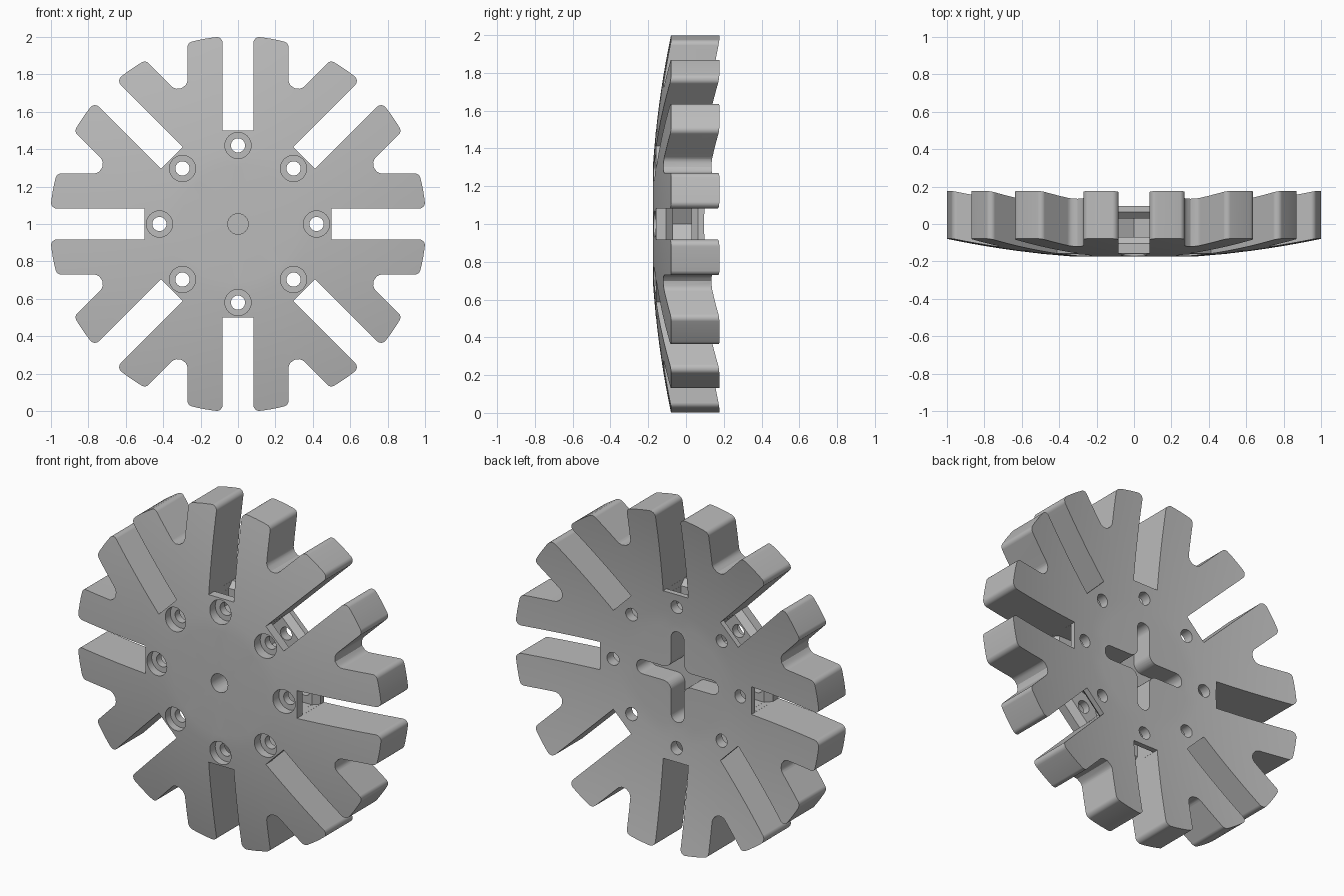
import bpy, bmesh, math
from math import sin, cos, tan, radians, sqrt
from mathutils import Vector, Matrix

if "Cube" in bpy.data.objects:
    bpy.data.objects.remove(bpy.data.objects["Cube"])

RIM = 1.006          # outer radius
SLOT = 0.083         # half width of the radial slots
TOOTH = 0.27         # outer side of each tooth, measured from the slot axis
FLOOR = 0.5          # radius of the slot floors
BOLT = 0.42          # radius of the bolt circle
EIGHTHS = [radians(45 * i) for i in range(8)]


def place(u, v, y, a=0.0):
    """Radial u, tangential v, depth y, turned by a about the hub."""
    return Vector((u * cos(a) - v * sin(a), y, 1 + u * sin(a) + v * cos(a)))


def fillet(corners, steps=8):
    """Round the corners (u, v, radius) of a closed outline."""
    out = []
    for i, (u, v, r) in enumerate(corners):
        p = Vector((u, v))
        if r == 0:
            out.append(p)
            continue
        d1 = (Vector(corners[i - 1][:2]) - p).normalized()
        d2 = (Vector(corners[(i + 1) % len(corners)][:2]) - p).normalized()
        half = d1.angle(d2) / 2
        c = p + (d1 + d2).normalized() * r / sin(half)
        a, b = p + d1 * r / tan(half) - c, p + d2 * r / tan(half) - c
        out += [c + a.lerp(b, k / steps).normalized() * r for k in range(steps + 1)]
    return out


def circle(u, r, n=32):
    return [(u + r * cos(2 * math.pi * k / n), r * sin(2 * math.pi * k / n))
            for k in range(n)]


def make(name, bm):
    bmesh.ops.recalc_face_normals(bm, faces=bm.faces)
    mesh = bpy.data.meshes.new(name)
    bm.to_mesh(mesh)
    bm.free()
    ob = bpy.data.objects.new(name, mesh)
    bpy.context.collection.objects.link(ob)
    return ob


def prisms(name, pts, lo, hi, angles=(0.0,), across=False):
    """Extrude an outline along depth, or along the tangent when across is set."""
    bm = bmesh.new()
    for a in angles:
        ends = []
        for d in (lo, hi):
            ends.append([bm.verts.new(place(p[0], d, p[1], a) if across
                                      else place(p[0], p[1], d, a)) for p in pts])
            bm.faces.new(ends[-1])
        n = len(pts)
        for i in range(n):
            j = (i + 1) % n
            bm.faces.new((ends[0][i], ends[0][j], ends[1][j], ends[1][i]))
    return make(name, bm)


# Shallow dished shell, turned about the hub axis
def dish(r):
    return 0.105 * (max(r, 0.31) ** 2 - 0.31 ** 2)


radii = [0.0] + [0.31 + 0.08 * i for i in range(10)]
profile = [(r, -0.175 + dish(r)) for r in radii]
profile += [(r, 0.08 + dish(r)) for r in reversed(radii)]
bm = bmesh.new()
ring = [bm.verts.new(place(r, 0, y)) for r, y in profile]
wire = [bm.edges.new(pair) for pair in zip(ring, ring[1:])]
bmesh.ops.spin(bm, geom=ring + wire, cent=(0, 0, 1), axis=(0, 1, 0),
               angle=2 * math.pi, steps=128, use_merge=False)
bmesh.ops.remove_doubles(bm, verts=bm.verts, dist=1e-4)
wheel = make("slotted_wheel", bm)

# Toothed outline: paired teeth, square slots and rounded notches
outline = []
for a in EIGHTHS:
    half = []
    for v, r in ((SLOT, 0.03), (0.13, 0), (0.175, 0), (0.22, 0), (TOOTH, 0.03)):
        half.append((sqrt(RIM ** 2 - v ** 2), v, r))
    side = [(FLOOR, SLOT, 0)] + half
    local = [(u, -v, r) for u, v, r in reversed(side)] + side
    local.append((TOOTH / tan(radians(22.5)), TOOTH, 0.05))
    for u, v, r in local:
        p = place(u, v, 0, a)
        outline.append((p.x, p.z - 1, r))
teeth = prisms("teeth_outline", fillet(outline), -0.4, 0.4)

# Recesses: bolt holes, captive nut pockets, hub bore and rear cross
bolts = prisms("bolt_holes", circle(BOLT, 0.038), -0.4, 0.4, EIGHTHS)
bores = prisms("counterbores", circle(BOLT, 0.07), -0.4, -0.115, EIGHTHS)
w = SLOT - 0.0005
nuts = prisms("nut_pockets",
              [(0.52, -w), (0.52, w), (0.372, w), (0.325, 0), (0.372, -w)],
              -0.07, 0.03, EIGHTHS)
leads = prisms("pocket_lead_ins",
               [(0.465, -0.068), (0.465, 0.028), (0.505, 0.07), (0.505, -0.11)],
               -w - 0.0002, w + 0.0002, EIGHTHS, across=True)
hub = prisms("hub_bore", circle(0, 0.055, 48), -0.4, 0.4)
cross = []
for a in EIGHTHS[::2]:
    for u, v, r in ((0.27, -0.042, 0.04), (0.27, 0.042, 0.04), (0.042, 0.042, 0.05)):
        p = place(u, v, 0, a)
        cross.append((p.x, p.z - 1, r))
cross = prisms("rear_cross", fillet(cross), -0.05, 0.3)

cutters = [teeth, bores, nuts, leads, bolts, hub, cross]
for cutter in cutters:
    cutter.hide_render = True
    mod = wheel.modifiers.new(cutter.name, "BOOLEAN")
    mod.operation = "INTERSECT" if cutter is teeth else "DIFFERENCE"
    mod.solver = "EXACT"
    mod.object = cutter

# Bake the cuts and drop the helpers
bpy.context.view_layer.update()
graph = bpy.context.evaluated_depsgraph_get()
baked = bpy.data.meshes.new_from_object(wheel.evaluated_get(graph))
wheel.modifiers.clear()
wheel.data = baked
for cutter in cutters:
    bpy.data.objects.remove(cutter)

# Plain grey finish
grey = bpy.data.materials.new("plain_grey")
grey.use_nodes = True
grey.diffuse_color = (0.5, 0.5, 0.5, 1)
grey.node_tree.nodes["Principled BSDF"].inputs["Base Color"].default_value = (0.5, 0.5, 0.5, 1)
baked.materials.clear()
baked.materials.append(grey)

bpy.ops.object.select_all(action="DESELECT")
wheel.select_set(True)
bpy.context.view_layer.objects.active = wheel
bpy.ops.object.shade_smooth_by_angle(angle=radians(30))
weighted = wheel.modifiers.new("weighted_normals", "WEIGHTED_NORMAL")
weighted.keep_sharp = True
